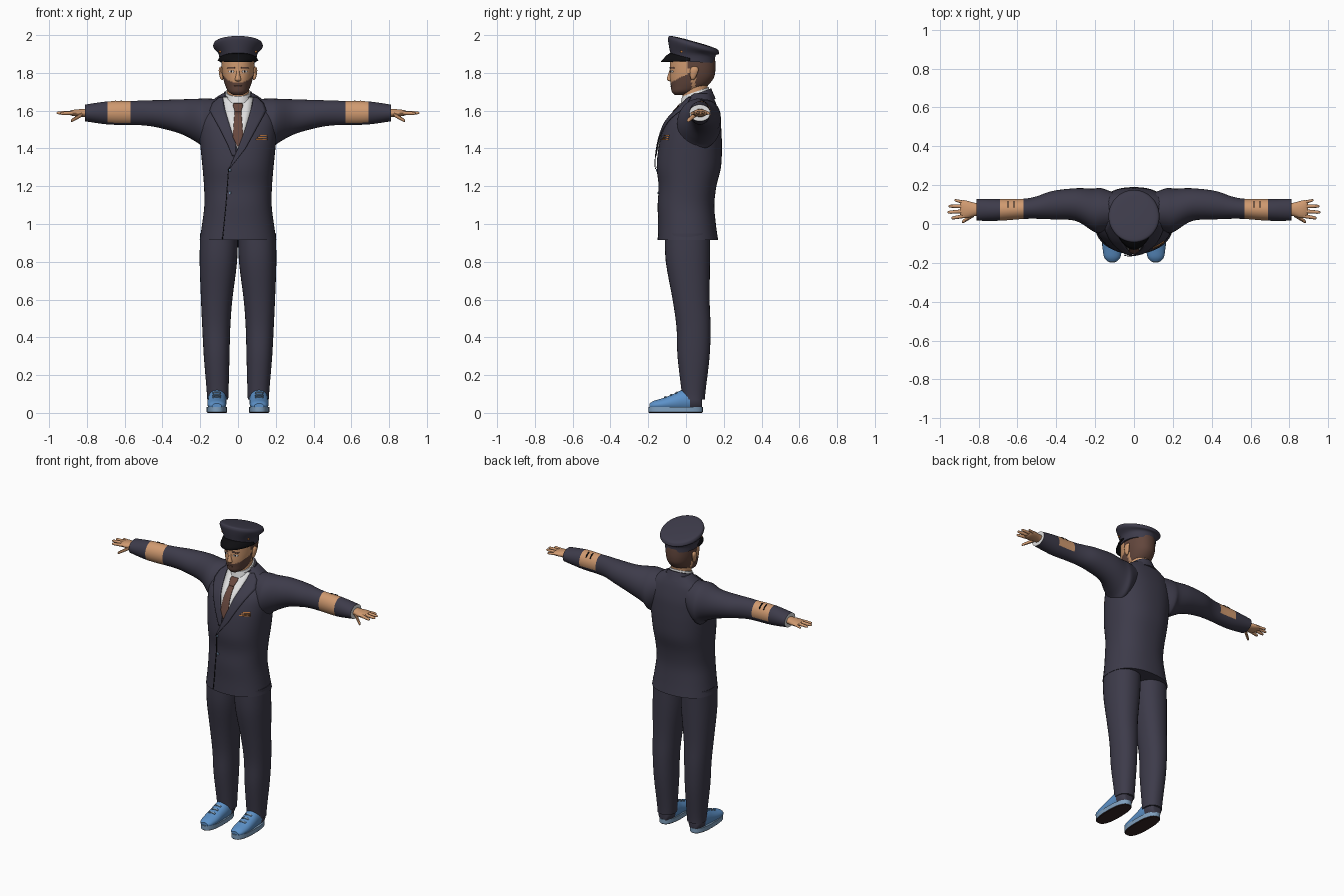
import bpy, bmesh, math
from mathutils import Vector
from mathutils.bvhtree import BVHTree


def material(name, *rgb):
    m = bpy.data.materials.new(name)
    m.diffuse_color = [(c / 255 / 12.92 if c < 11 else ((c / 255 + .055) / 1.055) ** 2.4) for c in rgb] + [1]
    return m


SUIT = material("navy cloth", 61, 59, 74)
SKIN = material("skin", 208, 154, 112)
HAIR = material("brown hair", 98, 70, 60)
TIE = material("brown tie", 104, 72, 62)
WHITE = material("white shirt", 225, 225, 225)
BLACK = material("black", 14, 14, 17)
BLUE = material("shoe blue", 92, 145, 200)
PALE = material("pale sole", 128, 160, 190)
DARK = material("dark sole", 52, 36, 36)
GOLD = material("gold", 190, 120, 62)


def finish(name, bm, mats, mirror=False, thick=0, angle=40):
    me = bpy.data.meshes.new(name)
    bm.to_mesh(me)
    bm.free()
    for m in mats:
        me.materials.append(m)
    me.shade_smooth()
    me.set_sharp_from_angle(angle=math.radians(angle))
    ob = bpy.data.objects.new(name, me)
    bpy.context.collection.objects.link(ob)
    if thick:
        s = ob.modifiers.new("thickness", 'SOLIDIFY')
        s.thickness, s.offset = thick, 0
    if mirror:
        ob.modifiers.new("mirror", 'MIRROR').use_mirror_merge = False
    return ob


def smooth_rows(rows, sub):
    """Catmull-Rom through a list of equal-length tuples."""
    out = []
    for i in range(len(rows) - 1):
        a, b, c, d = (rows[max(0, min(len(rows) - 1, i + k))] for k in (-1, 0, 1, 2))
        for j in range(sub):
            t = j / sub
            out.append([.5 * (2 * q + (r - p) * t + (2 * p - 5 * q + 4 * r - s) * t * t
                              + (3 * q - p - 3 * r + s) * t ** 3) for p, q, r, s in zip(a, b, c, d)])
    return out + [list(rows[-1])]


def loft(name, axis, rings, mats, rule=None, sub=4, n=32, power=2, mirror=False, angle=40):
    """Skin over rings (t, u, v, ru, rv[, slope]); rule(centre, normal) gives a slot, -1 removes."""
    bm = bmesh.new()
    loops = []
    for t, u, v, ru, rv, *sl in smooth_rows(rings, sub):
        loop = []
        for k in range(n):
            c, s = math.cos(2 * math.pi * k / n), math.sin(2 * math.pi * k / n)
            a = u + ru * math.copysign(abs(c) ** (2 / power), c)
            b = v + rv * math.copysign(abs(s) ** (2 / power), s)
            h = t + (sl[0] * (b - v) if sl else 0)
            loop.append(bm.verts.new({'x': (h, a, b), 'y': (a, h, b), 'z': (a, b, h)}[axis]))
        loops.append(loop)
    for p, q in zip(loops, loops[1:]):
        for k in range(n):
            bm.faces.new((p[k], p[k - 1], q[k - 1], q[k]))
    bm.faces.new(loops[0])
    bm.faces.new(loops[-1])
    bmesh.ops.recalc_face_normals(bm, faces=bm.faces)
    if rule:
        drop = []
        for f in bm.faces:
            i = rule(f.calc_center_median(), f.normal)
            if i < 0:
                drop.append(f)
            else:
                f.material_index = i
        bmesh.ops.delete(bm, geom=drop, context='FACES')
    return finish(name, bm, mats, mirror, angle=angle)


def patch(name, target, rows, mat, off=.004, mirror=False, down=False):
    """Thin plate laid on target; rows are (z, x_left, x_right), or (y, ...) from above."""
    me = target.data
    tree = BVHTree.FromPolygons([v.co for v in me.vertices], [p.vertices for p in me.polygons])
    ray = Vector((0, 0, -1) if down else (0, 1, 0))
    bm = bmesh.new()
    grid = []
    full = [[p + (q - p) * j / 5 for p, q in zip(a, b)] for a, b in zip(rows, rows[1:]) for j in range(5)]
    for t, l, r in full + [rows[-1]]:
        line = []
        for k in range(6):
            x = l + (r - l) * k / 5
            o = Vector((x, t, 3)) if down else Vector((x, -1, t))
            hit = tree.ray_cast(o, ray)[0] or tree.find_nearest(o)[0]
            line.append(bm.verts.new(hit - ray * off))
        grid.append(line)
    for p, q in zip(grid, grid[1:]):
        for k in range(5):
            bm.faces.new((p[k], p[k + 1], q[k + 1], q[k]))
    return finish(name, bm, [mat], mirror, thick=.004)


# Jacket body
jacket = loft("jacket", 'z', [
    (.915, 0, .01, .203, .16), (1, 0, .005, .19, .153), (1.1, 0, 0, .178, .15), (1.2, 0, .008, .18, .153),
    (1.3, 0, .015, .188, .17), (1.4, 0, .022, .198, .168), (1.48, 0, .03, .205, .158),
    (1.55, 0, .042, .205, .14), (1.62, 0, .065, .18, .1), (1.66, 0, .075, .13, .075),
    (1.69, 0, .08, .085, .055)], [SUIT], n=48, power=2.3)


# Sleeves with a bare band on the upper and front sides, white at the cuff end
def sleeve_rule(c, n):
    if n.x > .95 and c.x > .8:
        return 2
    return int(.57 < c.x < .69 and (n.z > -.3 or (n.y < 0 and n.z > -.75)))


sleeve = loft("sleeve", 'x', [
    (.1, .07, 1.56, .09, .1), (.17, .07, 1.53, .115, .135), (.21, .072, 1.545, .11, .118),
    (.3, .1, 1.568, .084, .092), (.42, .097, 1.583, .073, .073), (.5, .085, 1.588, .058, .066),
    (.57, .078, 1.588, .052, .063), (.69, .073, 1.588, .056, .061), (.81, .073, 1.588, .056, .044)],
    [SUIT, SKIN, WHITE], sleeve_rule, mirror=True)
for x in (.615, .645):
    patch("sleeve_stripe", sleeve, [(.085, x, x + .006), (.118, x, x + .006)], BLACK, .002, True, True)

# Hands
loft("palm", 'x', [(.78, .075, 1.588, .03, .024), (.82, .075, 1.588, .034, .021), (.86, .075, 1.588, .045, .018),
                   (.885, .078, 1.588, .044, .013), (.895, .078, 1.588, .03, .007)], [SKIN], n=20, mirror=True)
for name, a, b, r in [("index_finger", (.87, .042, 1.588), (.94, .03, 1.585), .0095),
                      ("middle_finger", (.87, .066, 1.59), (.96, .06, 1.588), .0095),
                      ("ring_finger", (.87, .09, 1.59), (.955, .092, 1.588), .009),
                      ("little_finger", (.87, .11, 1.588), (.925, .123, 1.585), .008),
                      ("thumb", (.825, .048, 1.58), (.885, .01, 1.545), .011)]:
    loft(name, 'x', [tuple(p + (q - p) * t for p, q in zip(a, b)) + (r * s, r * s)
                     for t, s in ((0, 1.1), (.5, 1), (.9, .8), (1, .25))], [SKIN], n=10, mirror=True)

# Trousers
loft("trouser_leg", 'z', [
    (.07, .108, .04, .056, .06), (.12, .108, .04, .058, .064), (.3, .113, .04, .068, .085),
    (.45, .115, .04, .074, .09), (.6, .113, .027, .083, .098), (.8, .104, .01, .099, .117),
    (.95, .1, .008, .1, .12)], [SUIT], power=2.2, mirror=True)

# Shoes
loft("shoe_sole", 'z', [(0, .112, -.055, .05, .14), (.004, .112, -.055, .054, .144), (.032, .112, -.055, .054, .144)],
     [PALE, DARK], lambda c, n: int(n.z < -.5), sub=1, power=2.5, mirror=True)
loft("shoe_upper", 'y', [
    (-.192, .112, .036, .025, .014), (-.17, .112, .04, .042, .024), (-.12, .112, .045, .05, .034),
    (-.06, .112, .055, .05, .048), (-.01, .11, .065, .05, .06), (.05, .11, .068, .048, .06),
    (.08, .11, .06, .035, .045), (.086, .11, .055, .02, .03)], [BLUE, SUIT],
    lambda c, n: int((c.y > .02 and c.z < .085) or c.y > .07), n=24, mirror=True)
for y in (-.055, -.085, -.115):
    upper = bpy.data.objects["shoe_upper"]
    patch("shoe_lace", upper, [(y, .09, .134), (y + .01, .09, .134)], PALE, .003, True, True)


# Head, with beard and back hair chosen by height and depth
def head_rule(c, n):
    if (c.y > .05 and c.z > 1.715) or (c.y > .005 and c.z > 1.825):
        return 1
    return int(c.y < .03 and c.z < 1.75 + (c.y + .08) * .5)


head = loft("head", 'z', [
    (1.683, 0, -.035, .025, .025), (1.70, 0, -.012, .05, .063), (1.73, 0, .015, .066, .095),
    (1.77, 0, .03, .078, .115), (1.81, 0, .035, .085, .12), (1.86, 0, .035, .087, .12),
    (1.9, 0, .035, .085, .115)], [SKIN, HAIR], head_rule, sub=8, n=64, power=2.15)
loft("neck", 'z', [(1.6, 0, .055, .065, .07), (1.67, 0, .048, .06, .066), (1.75, 0, .05, .058, .066)], [SKIN])
loft("nose", 'z', [(1.755, 0, -.082, .008, .005), (1.762, 0, -.085, .017, .014), (1.775, 0, -.084, .014, .016),
                   (1.80, 0, -.08, .009, .012), (1.825, 0, -.078, .008, .006)], [SKIN], n=16)
loft("ear", 'z', [(1.762, .083, .035, .004, .006), (1.775, .087, .037, .009, .014), (1.81, .092, .043, .01, .022),
                  (1.827, .091, .045, .008, .018), (1.834, .088, .045, .003, .008)], [SKIN], n=16, mirror=True)
patch("eye", head, [(1.802, .026, .045), (1.807, .02, .05), (1.812, .026, .044)], WHITE, .001, True)
patch("iris", head, [(1.802, .031, .039), (1.812, .031, .039)], BLACK, .002, True)
patch("eyebrow", head, [(1.824, .016, .056), (1.832, .018, .054)], HAIR, .002, True)
patch("lips", head, [(1.725, -.015, .015), (1.732, -.02, .02)], TIE, .001)

# Shirt collar and jacket collar, both higher at the back
loft("shirt_collar", 'z', [(1.645, 0, .05, .078, .083, .35), (1.70, 0, .05, .066, .071, .35)], [WHITE], sub=2)
loft("jacket_collar", 'z', [(1.625, 0, .062, .115, .095, .4), (1.66, 0, .058, .088, .086, .38),
                            (1.69, 0, .056, .076, .078, .36)], [SUIT],
     lambda c, n: -1 if c.y < .01 or abs(n.z) > .95 else 0)

# Shirt front, tie, lapels and jacket details
patch("shirt_front", jacket, [(1.395, -.002, .002), (1.5, -.037, .037), (1.6, -.067, .067), (1.67, -.08, .08)],
      WHITE, .003)
patch("tie", jacket, [(1.41, -.003, .003), (1.46, -.028, .028), (1.6, -.017, .017)], TIE, .008)
patch("tie_knot", jacket, [(1.595, -.016, .016), (1.625, -.026, .026), (1.638, -.024, .024)], TIE, .012)
patch("left_lapel", jacket, [(1.29, -.05, -.046), (1.4, 0, .04), (1.5, .037, .095), (1.6, .067, .15),
                             (1.64, .077, .135), (1.67, .08, .1)], SUIT, .011)
patch("right_lapel", jacket, [(1.36, -.03, -.012), (1.42, -.055, -.01), (1.5, -.095, -.037), (1.6, -.15, -.067),
                              (1.64, -.135, -.077), (1.67, -.1, -.08)], SUIT, .008)
patch("front_seam", jacket, [(.92, -.084, -.08), (1.1, -.066, -.062), (1.29, -.052, -.048)], BLACK, .001)
for z in (1.165, 1.285):
    patch("button", jacket, [(z - .006, -.048, -.038), (z + .006, -.048, -.038)], PALE, .004)
for i, z in enumerate((1.448, 1.458, 1.468)):
    patch("chest_bar", jacket, [(z - .003, .095 + .01 * i, .155), (z + .003, .095 + .01 * i, .155)], GOLD, .003)

# Peaked cap: band, tilted crown and visor
loft("cap_crown", 'z', [
    (1.858, 0, .04, .097, .114, -.05), (1.9, 0, .036, .103, .12, -.08), (1.932, 0, .04, .128, .134, -.24),
    (1.95, 0, .04, .13, .134, -.28), (1.962, 0, .04, .115, .12, -.28), (1.967, 0, .04, .05, .052, -.28)],
    [SUIT], n=48)
bm = bmesh.new()
cols = []
for k in range(33):
    a = math.pi * (1.04 + .92 * k / 32)
    f = max(0, -math.sin(a))
    col = []
    for t in (0, .35, .7, 1):
        col.append(bm.verts.new(((.1 + .006 * t) * math.cos(a), .036 + (.119 + .048 * t * f) * math.sin(a),
                                 1.872 + .032 * f - (.008 + .038 * f) * t ** 1.3)))
    cols.append(col)
for p, q in zip(cols, cols[1:]):
    for j in range(3):
        bm.faces.new((p[j], p[j + 1], q[j + 1], q[j]))
finish("cap_visor", bm, [BLACK], thick=.005)
loft("cap_button", 'x', [(.09, -.025, 1.912, .006, .006), (.1, -.025, 1.912, .006, .006)], [GOLD], n=12, mirror=True)
